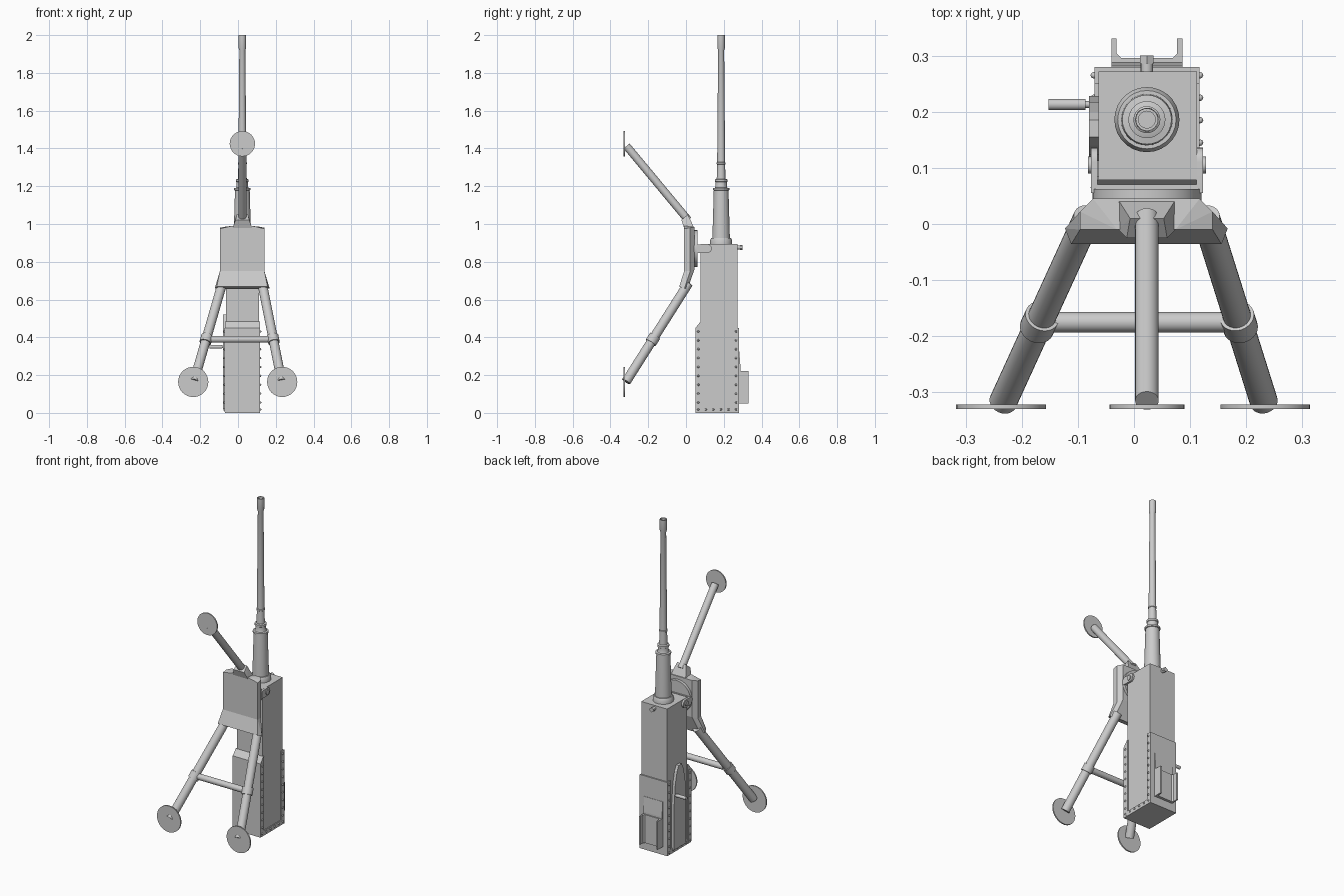
import bpy, bmesh, math
from mathutils import Vector

if "Cube" in bpy.data.objects:
    bpy.data.objects.remove(bpy.data.objects["Cube"])

CX, BY = 0.023, 0.186      # gun centre line in x, barrel axis in y


def finish(name, bm, smooth=False):
    bmesh.ops.recalc_face_normals(bm, faces=bm.faces)
    me = bpy.data.meshes.new(name)
    bm.to_mesh(me)
    bm.free()
    ob = bpy.data.objects.new(name, me)
    bpy.context.collection.objects.link(ob)
    if smooth:
        bpy.ops.object.select_all(action='DESELECT')
        ob.select_set(True)
        bpy.context.view_layer.objects.active = ob
        bpy.ops.object.shade_smooth_by_angle(angle=math.radians(35))
    return ob


def hull(name, pts):
    bm = bmesh.new()
    for p in pts:
        bm.verts.new(p)
    bmesh.ops.convex_hull(bm, input=bm.verts)
    bmesh.ops.dissolve_limit(bm, angle_limit=0.02, verts=bm.verts, edges=bm.edges)
    return finish(name, bm)


def box(name, x0, x1, y0, y1, z0, z1):
    return hull(name, [(x, y, z) for x in (x0, x1) for y in (y0, y1) for z in (z0, z1)])


def prism(name, prof, lo, hi, axis='x', smooth=False):
    """Extrude a 2D profile: (y, z) along x, or (x, y) along z."""
    bm = bmesh.new()
    at = (lambda p, t: (t, *p)) if axis == 'x' else (lambda p, t: (*p, t))
    f = bm.faces.new([bm.verts.new(at(p, lo)) for p in prof])
    r = bmesh.ops.extrude_face_region(bm, geom=[f])
    d = Vector((hi - lo, 0, 0)) if axis == 'x' else Vector((0, 0, hi - lo))
    bmesh.ops.translate(bm, vec=d, verts=[v for v in r['geom'] if isinstance(v, bmesh.types.BMVert)])
    return finish(name, bm, smooth)


def tube(name, a, b, r, n=24):
    a, b = Vector(a), Vector(b)
    bm = bmesh.new()
    bmesh.ops.create_cone(bm, cap_ends=True, segments=n, radius1=r, radius2=r, depth=(b - a).length)
    q = (b - a).to_track_quat('Z', 'Y').to_matrix().to_4x4()
    q.translation = (a + b) / 2
    bm.transform(q)
    return finish(name, bm, True)


def lathe(name, prof, n=28):
    bm = bmesh.new()
    rings = [[bm.verts.new((CX + r * math.cos(2 * math.pi * i / n),
                            BY + r * math.sin(2 * math.pi * i / n), z)) for i in range(n)]
             for r, z in prof]
    for p, q in zip(rings, rings[1:]):
        for i in range(n):
            j = (i + 1) % n
            bm.faces.new((p[i], p[j], q[j], q[i]))
    bm.faces.new(rings[0])
    bm.faces.new(rings[-1])
    return finish(name, bm, True)


# Receiver body
box("receiver", -0.063, 0.112, 0.078, 0.272, 0.006, 0.894)
prism("receiver_front_block", [(0.085, 0.005), (0.05, 0.005), (0.05, 0.45), (0.078, 0.485), (0.085, 0.485)],
      -0.07, 0.117)
box("receiver_bottom_band", -0.07, 0.117, 0.05, 0.28, 0, 0.03)
box("receiver_rear_block", -0.07, 0.117, 0.25, 0.28, 0.005, 0.45)
for s in (-1, 1):
    x = CX + s * 0.0915
    box("side_front_strip", x - 0.003, x + 0.003, 0.05, 0.08, 0.005, 0.45)

# Rivets on both sides
bm = bmesh.new()
spots = [(y, 0.055 + 0.047 * i) for y in (0.065, 0.265) for i in range(9)]
spots += [(0.065 + 0.04 * i, 0.018) for i in range(6)]
for s in (-1, 1):
    for y, z in spots:
        r = bmesh.ops.create_uvsphere(bm, u_segments=8, v_segments=6, radius=0.006)
        bmesh.ops.translate(bm, verts=r['verts'], vec=(CX + s * 0.0945, y, z))
finish("rivets", bm, True)

# Arched side plate and crank handle
prism("side_arch_plate", [(0.112, 0.02), (0.228, 0.02), (0.228, 0.3), (0.217, 0.42), (0.2, 0.49), (0.185, 0.52),
                          (0.155, 0.52), (0.14, 0.49), (0.123, 0.42), (0.112, 0.3)], -0.08, -0.06)
tube("crank_stem", (-0.09, 0.213, 0.35), (-0.075, 0.213, 0.35), 0.006, 12)
tube("crank_handle", (-0.152, 0.213, 0.35), (-0.086, 0.213, 0.35), 0.01, 16)

# Rear plate with U-shaped pocket and a bolt near the top
prism("rear_plate", [(0.275, 0.05), (0.289, 0.05), (0.289, 0.235), (0.282, 0.325), (0.275, 0.325)], -0.04, 0.086)
u = [(0.063, 0.285), (0.063, 0.331), (0.054, 0.331), (0.054, 0.304), (0.046, 0.296)]
prism("rear_u_pocket", [(CX + x, y) for x, y in u] + [(CX - x, y) for x, y in reversed(u)], 0.05, 0.223, 'z')
tube("rear_bolt_shaft", (CX, 0.265, 0.876), (CX, 0.29, 0.876), 0.011, 16)
tube("rear_bolt_head", (CX, 0.285, 0.876), (CX, 0.3, 0.876), 0.014, 6)

# Barrel: flange, jacket, collar, tube, hollow muzzle
lathe("barrel_flange", [(0.058, 0.89), (0.058, 0.914), (0.052, 0.926), (0.044, 0.926)])
lathe("barrel_jacket", [(0.046, 0.91), (0.046, 0.935), (0.039, 1.178), (0.044, 1.18), (0.044, 1.19),
                        (0.033, 1.192), (0.03, 1.2), (0.03, 1.222), (0.033, 1.224), (0.033, 1.236), (0.022, 1.24)])
lathe("barrel", [(0.026, 1.2), (0.023, 1.25), (0.021, 1.315), (0.024, 1.317), (0.024, 1.325), (0.021, 1.327),
                 (0.016, 1.92), (0.02, 1.932), (0.02, 2.0), (0.015, 2.0), (0.015, 1.93)])

# Pivot bracket and turntable disc
tube("turntable", (CX, 0.042, 0.87), (CX, 0.062, 0.87), 0.097, 40)
lug = [(0.055, 0.848), (0.11, 0.846)]
lug += [(0.112 + 0.024 * math.cos(a), 0.87 + 0.024 * math.sin(a))
        for a in [math.radians(-75 + 15 * i) for i in range(11)]]
lug += [(0.11, 0.894), (0.055, 0.892)]
for s in (-1, 1):
    x = CX + s * 0.094
    prism("pivot_lug", lug, x - 0.006, x + 0.006, smooth=True)
    tube("pivot_bolt", (x, 0.105, 0.87), (x + s * 0.011, 0.105, 0.87), 0.015, 16)
box("pivot_bracket_base", -0.077, 0.123, 0.055, 0.07, 0.848, 0.892)

# Tripod head: plate, flared lower part, upper leg block
MX = 0.022
head = [(w, y, z) for w, y, z in ((0.118, -0.01, 0.975), (0.052, -0.01, 0.99), (0.118, 0.022, 0.98),
                                  (0.095, 0.045, 0.985), (0.118, -0.01, 0.75), (0.118, 0.022, 0.75),
                                  (0.095, 0.045, 0.76))]
flare = [(0.118, -0.01, 0.75), (0.118, 0.022, 0.75), (0.095, 0.045, 0.76),
         (0.134, -0.036, 0.668), (0.145, -0.008, 0.66), (0.125, 0.008, 0.655)]
for name, pts in (("tripod_head_plate", head), ("tripod_head_flare", flare)):
    hull(name, [(MX + s * w, y, z) for w, y, z in pts for s in (-1, 1)])
hull("upper_leg_block", [(CX + s * w, y, z) for s in (-1, 1) for w, y, z in
                         ((0.051, -0.01, 0.98), (0.051, 0.043, 0.98), (0.03, 0.01, 1.05), (0.036, -0.025, 1.022))])

# Legs with feet: (top, foot centre, leg radius, foot radius)
legs = {"upper_leg": ((CX, 0.012, 1.02), (CX, -0.325, 1.425), 0.021, 0.067),
        "lower_left_leg": ((-0.083, 0.012, 0.685), (-0.237, -0.325, 0.153), 0.025, 0.08),
        "lower_right_leg": ((0.128, 0.012, 0.685), (0.234, -0.325, 0.153), 0.025, 0.08)}
ends = []
for name, (a, b, r, fr) in legs.items():
    tube(name, a, Vector(b) + (Vector(a) - Vector(b)).normalized() * 0.016, r)
    z = b[2] if name == "upper_leg" else 0.164
    tube(name + "_foot", (b[0], -0.33, z), (b[0], -0.322, z), fr, 32)
    if name != "upper_leg":
        # Collar holding the cross bar
        c = Vector(a).lerp(Vector(b), 0.555)
        d = (Vector(b) - Vector(a)).normalized() * 0.021
        tube(name + "_collar", c - d, c + d, 0.031)
        ends.append(c)
tube("cross_bar", ends[0], ends[1], 0.018)
